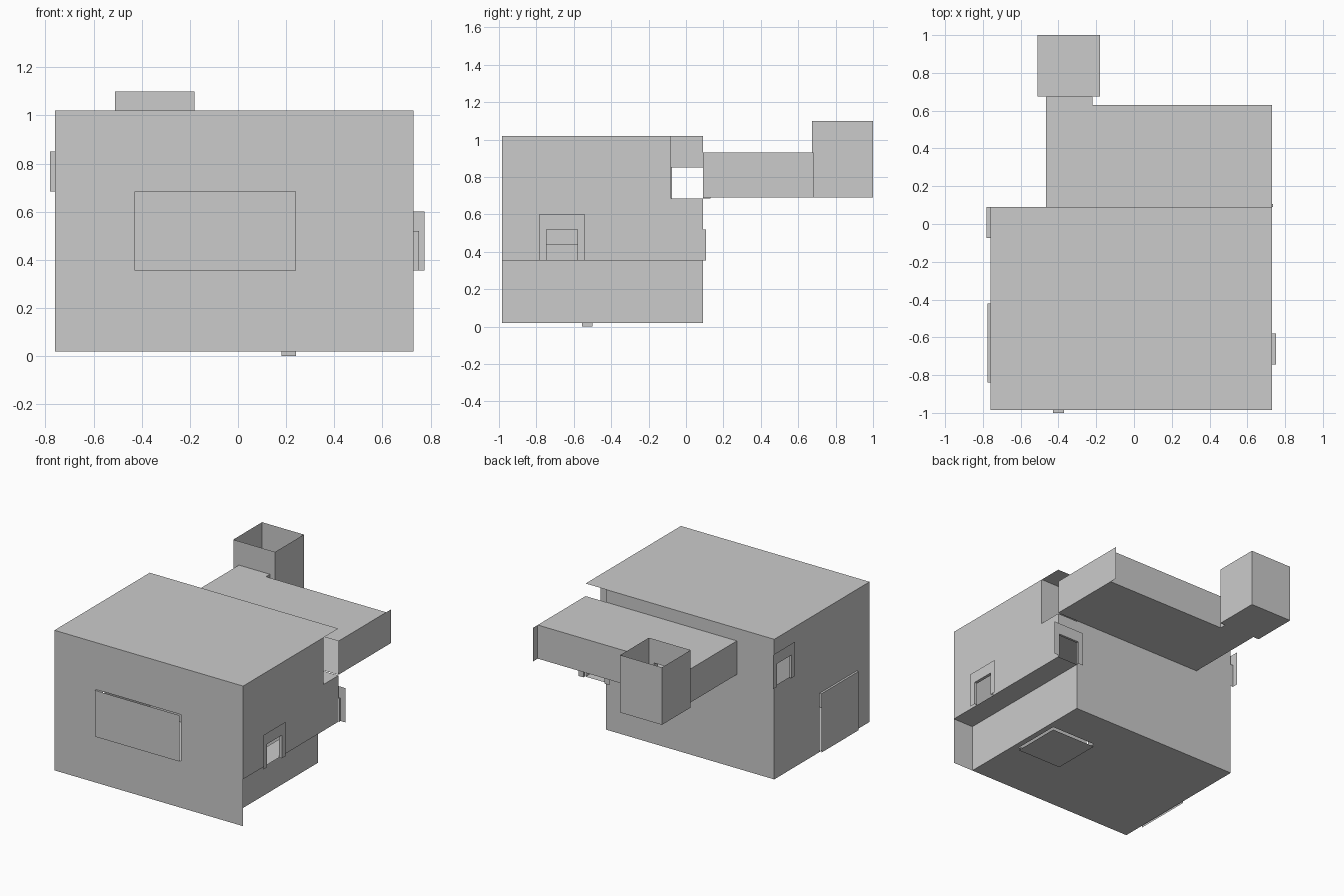
import bpy, bmesh

if "Cube" in bpy.data.objects:
    bpy.data.objects.remove(bpy.data.objects["Cube"])

# Where the two in-plane coordinates go for each wall axis
PLACE = {
    'x': lambda p, u, v: (p, u, v),   # u = y, v = z
    'y': lambda p, u, v: (u, p, v),   # u = x, v = z
    'z': lambda p, u, v: (u, v, p),   # u = x, v = y
}


def wall(name, axis, pos, rect, holes=(), sign=1):
    """Thin flat sheet on a plane, with rectangular holes left out."""
    u0, u1, v0, v1 = rect
    us = sorted({u0, u1} | {min(max(h[i], u0), u1) for h in holes for i in (0, 1)})
    vs = sorted({v0, v1} | {min(max(h[i], v0), v1) for h in holes for i in (2, 3)})
    bm = bmesh.new()
    for a, b in zip(us, us[1:]):
        for c, d in zip(vs, vs[1:]):
            mu, mv = (a + b) / 2, (c + d) / 2
            if any(h[0] < mu < h[1] and h[2] < mv < h[3] for h in holes):
                continue
            f = bm.faces.new([bm.verts.new(PLACE[axis](pos, *q))
                              for q in ((a, c), (b, c), (b, d), (a, d))])
            f.normal_update()
            if f.normal['xyz'.index(axis)] * sign < 0:
                f.normal_flip()
    bmesh.ops.remove_doubles(bm, verts=bm.verts, dist=1e-5)
    bmesh.ops.dissolve_limit(bm, angle_limit=0.01, verts=bm.verts, edges=bm.edges)
    me = bpy.data.meshes.new(name)
    bm.to_mesh(me)
    bm.free()
    ob = bpy.data.objects.new(name, me)
    bpy.context.collection.objects.link(ob)
    return ob


def arch_window(name, axis, pos, out, u0, u1, sill, head):
    """Flat arch trim standing off the wall, joined to it by a thin lining."""
    s = 1 if out > pos else -1
    wall(name + "_trim", axis, out, (u0 - .04, u1 + .04, sill, head + .08),
         [(u0, u1, sill, head)], s)
    lo, hi = min(pos, out), max(pos, out)
    for i, u in enumerate((u0, u1)):
        if axis == 'x':
            wall(f"{name}_jamb_{i}", 'y', u, (lo, hi, sill, head))
        else:
            wall(f"{name}_jamb_{i}", 'x', u, (lo, hi, sill, head))
    wall(name + "_lintel", 'z', head,
         (lo, hi, u0, u1) if axis == 'x' else (u0, u1, lo, hi), (), -1)


# Main building extents
L, R, IN = -.76, .73, .57          # left, right overhang, recessed lower wall
F, NB, B = -.985, -.08, .09        # front, notch, back
Z0, ZM, ZN, ZT = .02, .355, .685, 1.02

# Openings
front_op = (-.43, .24, .355, .685)
door_op = (-.84, -.42, Z0, .44)
hatch_op = (.18, .53, -.555, -.2)
side_win = (-.745, -.58, ZM, .52)
left_win = (-.075, .09, ZN, .85)
back_win = (.57, .735, ZM, .52)

# Main building shell
wall("front_wall", 'y', F, (L, R, Z0, ZT), [front_op], -1)
wall("left_wall", 'x', L, (F, B, Z0, ZT), [door_op, left_win], -1)
wall("roof", 'z', ZT, (L, R, F, B))
wall("floor", 'z', Z0, (L, IN, F, B), [hatch_op], -1)
wall("back_wall", 'y', B, (L, R, Z0, ZT),
     [(IN, R, Z0, ZM), (IN, R, ZN, ZT), back_win])
wall("lower_right_wall", 'x', IN, (F, B, Z0, ZM))
wall("overhang_underside", 'z', ZM, (IN, R, F, B), (), -1)
wall("upper_right_wall", 'x', R, (F, B, ZM, ZT), [side_win, (NB, B, ZN, ZT)])

# Open notch in the upper back right corner
wall("notch_floor", 'z', ZN, (IN, R, NB, B))
wall("notch_side", 'y', NB, (IN, R, ZN, ZT))
wall("notch_lintel", 'x', IN, (NB, B, .85, ZT))

# Arched window trims
arch_window("side_window", 'x', R, .752, *side_win)
arch_window("left_window", 'x', L, -.78, *left_win)
arch_window("back_window", 'y', B, .107, *back_win)

# Panels standing just off their openings, with short corner returns
wall("front_panel", 'y', -1.0, front_op, (), -1)
wall("front_panel_return", 'z', .685, (-.43, -.37, -1.0, F))
wall("door_panel", 'x', -.775, door_op, (), -1)
wall("door_return", 'z', .44, (-.775, L, -.84, -.42))
wall("hatch_panel", 'z', 0, hatch_op, (), -1)
wall("hatch_return_front", 'y', -.555, (.18, .24, 0, Z0), (), -1)
wall("hatch_return_side", 'x', .18, (-.555, -.5, 0, Z0), (), -1)

# Rear corridor, with a narrow neck on the left leading to the shaft
EL, EN, EB, EE, E0, E1 = -.465, -.22, .63, .675, .69, .93
neck_cut = [(EN, R, EB, EE)]
wall("corridor_roof", 'z', E1, (EL, R, B, EE), neck_cut)
wall("corridor_floor", 'z', E0, (EL, R, B, EE), neck_cut, -1)
wall("corridor_right_wall", 'x', R, (B, .683, E0, E1))
wall("corridor_left_wall", 'x', EL, (B, EE, E0, E1), (), -1)
wall("corridor_back_wall", 'y', EB, (EN, R, E0, E1))
wall("neck_wall", 'x', EN, (EB, EE, E0, E1))

# Open topped shaft
SL, SR, SB, S1 = -.51, -.18, 1.0, 1.10
wall("shaft_floor", 'z', E0, (SL, SR, EE, SB), (), -1)
wall("shaft_front", 'y', EE, (SL, SR, E0, S1), [(EL, EN, E0, E1)], -1)
wall("shaft_back", 'y', SB, (SL, SR, E0, S1))
wall("shaft_left", 'x', SL, (EE, SB, E0, S1), (), -1)
wall("shaft_right", 'x', SR, (EE, SB, E0, S1))
